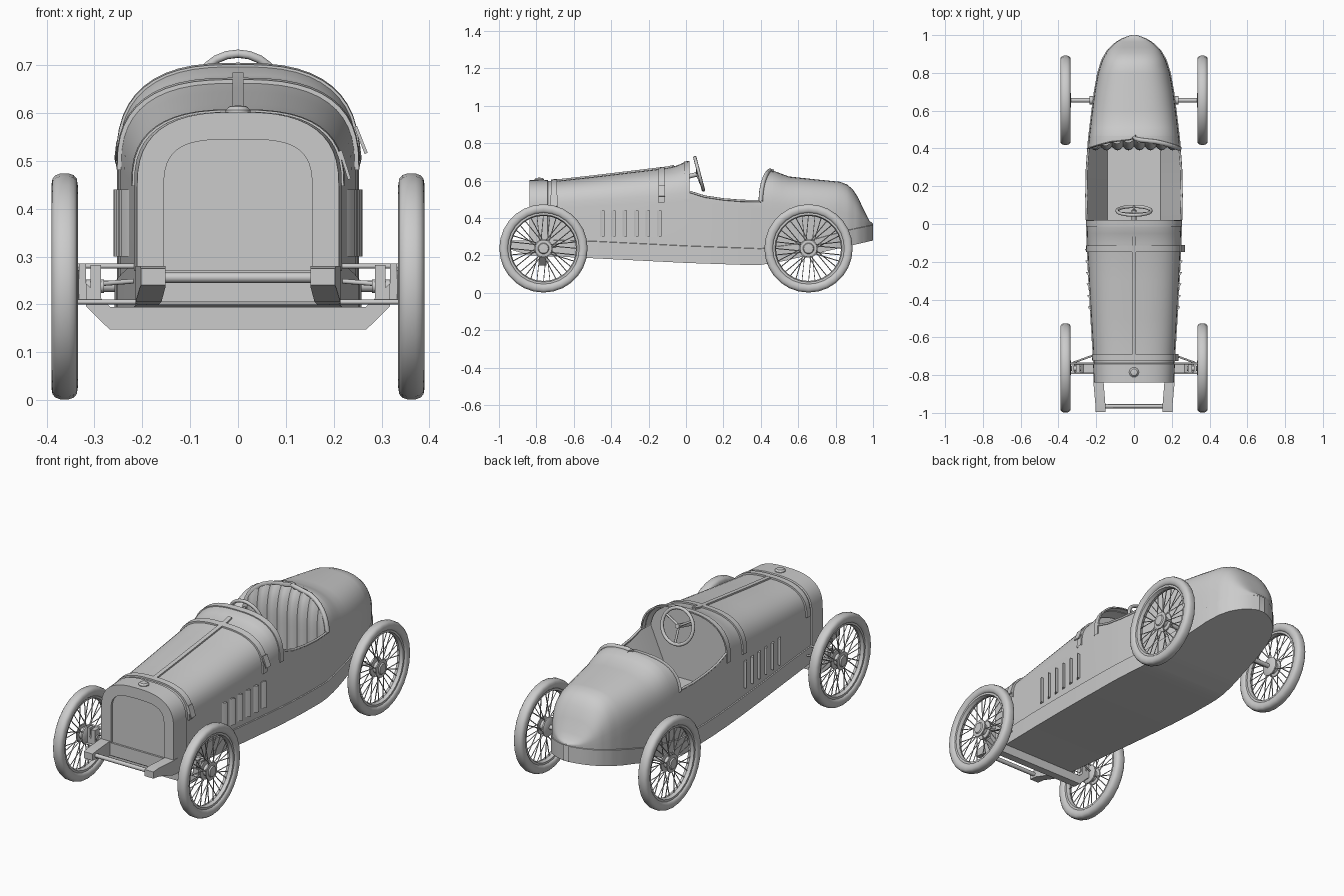
import bpy, bmesh, math
from mathutils import Vector

if "Cube" in bpy.data.objects:
    bpy.data.objects.remove(bpy.data.objects["Cube"])
pi = math.pi

grey = bpy.data.materials.new("plain grey")
grey.diffuse_color = (0.6, 0.6, 0.6, 1)
grey.use_nodes = True
grey.node_tree.nodes["Principled BSDF"].inputs["Base Color"].default_value = grey.diffuse_color


def finish(ob, angle=35):
    ob.data.materials.clear()
    ob.data.materials.append(grey)
    bpy.ops.object.select_all(action='DESELECT')
    ob.select_set(True)
    bpy.context.view_layer.objects.active = ob
    bpy.ops.object.shade_smooth_by_angle(angle=math.radians(angle))


def loft(name, parts, angle=35):
    """parts: list of (rings, ring_is_closed, cap_ends, join_last_to_first)"""
    bm = bmesh.new()
    for rings, closed, caps, loop in parts:
        vs = [[bm.verts.new(p) for p in r] for r in rings]
        n = len(vs[0])
        pairs = list(zip(vs, vs[1:])) + ([(vs[-1], vs[0])] if loop else [])
        for a, b in pairs:
            for i in range(n if closed else n - 1):
                j = (i + 1) % n
                bm.faces.new((a[i], a[j], b[j], b[i]))
        if caps:
            bm.faces.new(vs[0][::-1])
            bm.faces.new(vs[-1])
    bmesh.ops.remove_doubles(bm, verts=bm.verts, dist=1e-5)
    bmesh.ops.recalc_face_normals(bm, faces=bm.faces)
    me = bpy.data.meshes.new(name)
    bm.to_mesh(me)
    bm.free()
    ob = bpy.data.objects.new(name, me)
    bpy.context.collection.objects.link(ob)
    finish(ob, angle)
    return ob


def tube(name, paths, r, cyclic=False, res=2):
    cu = bpy.data.curves.new(name, 'CURVE')
    cu.dimensions = '3D'
    cu.bevel_depth, cu.bevel_resolution, cu.use_fill_caps = r, res, True
    for path in paths:
        sp = cu.splines.new('POLY')
        sp.points.add(len(path) - 1)
        for q, p in zip(sp.points, path):
            q.co = (*p, 1)
        sp.use_cyclic_u = cyclic
    ob = bpy.data.objects.new(name, cu)
    bpy.context.collection.objects.link(ob)
    bpy.ops.object.select_all(action='DESELECT')
    ob.select_set(True)
    bpy.context.view_layer.objects.active = ob
    bpy.ops.object.convert(target='MESH')
    finish(bpy.context.view_layer.objects.active, 60)


def box(x0, x1, y0, y1, z0, z1):
    return ([[(x0, y, z0), (x1, y, z0), (x1, y, z1), (x0, y, z1)] for y in (y0, y1)], True, True, False)


def lathe(profile, c, s, seg=28, loop=False):
    rings = [[(c[0] + s * x, c[1] + r * math.cos(2 * pi * k / seg), c[2] + r * math.sin(2 * pi * k / seg))
              for k in range(seg)] for x, r in profile]
    return (rings, True, False, loop)


def table(pts):
    def f(y):
        if y <= pts[0][0]:
            return pts[0][1]
        for (a, u), (b, v) in zip(pts, pts[1:]):
            if y <= b:
                return u + (v - u) * (y - a) / (b - a)
        return pts[-1][1]
    return f


# Body outline along its length: half width, top, shoulder, bottom, chassis seam
W = table([(-.84, .205), (-.5, .226), (-.2, .243), (0, .25), (.15, .253), (.3, .25), (.45, .239), (.6, .221),
           (.7, .208), (.8, .19), (.87, .168), (.92, .139), (.96, .098), (.985, .056), (1, .01)])
ZT = table([(-.84, .596), (-.7, .598), (-.5, .62), (-.3, .644), (-.1, .668), (-.05, .68), (0, .702), (.02, .7),
            (.4, .655), (.475, .65), (.55, .622), (.7, .606), (.82, .594), (.86, .58), (.89, .555), (.92, .51),
            (.95, .445), (.98, .386), (1, .37)])
ZS = table([(-.84, .44), (0, .49), (.4, .445), (.7, .41), (.85, .385), (1, .366)])
ZB = table([(-.84, .2), (-.5, .185), (0, .16), (.38, .147), (.5, .165), (.87, .25), (1, .28)])
ZL = table([(-.84, .285), (-.5, .275), (0, .25), (.4, .235), (.6, .262), (.87, .335), (1, .362)])
SIDE = table([(.02, .54), (.1, .515), (.2, .5), (.3, .492), (.4, .49)])
N = 2.7


def rim(y):
    if y <= .4:
        return SIDE(y)
    return .49 + .17 * math.sqrt(max(0, 1 - ((.465 - min(y, .465)) / .065) ** 2))


def arch(w, zs, zt, n=N, um=pi / 2, k=12):
    out = []
    for i in range(k + 1):
        u = um * i / k
        out.append((w * max(0, math.cos(u)) ** (2 / n), zs + (zt - zs) * math.sin(u) ** (2 / n)))
    if um > pi / 2 - 1e-6:
        out[-1] = (0, zt)
    return out


def section(y, cut=False):
    w, zt, zs = W(y), ZT(y), ZS(y)
    um = pi / 2
    if cut:
        um = math.asin(min(1, (rim(y) - zs) / (zt - zs)) ** (N / 2))
    R = [(w + .005, ZB(y)), (w + .005, ZL(y)), (w, ZL(y) + .002)] + arch(w, zs, zt, N, um)
    return [(x, y, z) for x, z in R[::-1]] + [(-x, y, z) for x, z in R]


def hoop(y, off, z0=None):
    R = arch(W(y) + off, ZS(y), ZT(y) + off)
    if z0 is not None:
        R = [(W(y) + off, z0)] + R
    return [(x, y, z) for x, z in R] + [(-x, y, z) for x, z in R[-2::-1]]


def band(y0, y1, off, z0=None):
    return ([hoop(y0, -.003, z0), hoop(y0, off, z0), hoop(y1, off, z0), hoop(y1, -.003, z0)], False, False, False)


# Hood, cockpit sides and tail
loft("hood", [([section(y) for y in (-.83, -.7, -.5, -.3, -.1, -.05, 0, .02)], False, False, False)])
back = [.465 - .065 * math.cos(pi / 2 * i / 10) for i in range(11)]
ys = [.02, .06, .1, .15, .2, .25, .3, .35] + back
tail_ys = [.465, .48, .51, .55, .6, .65, .7, .75, .8, .82, .84, .86, .875, .89, .905, .92, .935, .95, .965, .98, .99, 1]
loft("cockpit_sides", [([section(y, True) for y in ys], False, False, False)])
tail = [section(y) for y in tail_ys]
loft("tail", [(tail, False, False, False), ([tail[-1][:15], tail[-1][:14:-1]], False, False, False)], 40)

# Radiator shell with rounded front opening and flat grille
yf = -.838
outer = hoop(yf, .006, .27)
g = [(.155, .27)] + arch(.155, .43, .545, 3.4)
inner = [(x, yf, z) for x, z in g] + [(-x, yf, z) for x, z in g[-2::-1]]
deep = [(x, yf + .012, z) for x, y, z in inner]
shell_back = [(x, -.74, z) for x, y, z in hoop(-.74, .006, .27)]
loft("radiator_shell", [([hoop(-.735, -.003, .27), shell_back, outer, inner, deep], False, False, False)], 30)
bm_grille = [deep, [(x, y + .006, z) for x, y, z in deep]]
loft("radiator_grille", [(bm_grille, True, True, False)])
loft("front_crossmember", [box(-.2, .2, -.836, -.80, .205, .272)])

# Hood straps, centre hinge, cap and strap ends
loft("hood_straps", [band(-.722, -.69, .009), band(-.148, -.115, .008), band(-.012, .018, .005, .5)], 30)
loft("hood_hinge", [([[(-.011, y, ZT(y) - .01), (.011, y, ZT(y) - .01), (.011, y, ZT(y) + .008), (-.011, y, ZT(y) + .008)]
                      for y in (-.7, -.5, -.3, -.1, -.065)], True, True, False)], 30)
cap = [(0, .59, .026), (0, .606, .026), (0, .614, .018), (0, .616, .001)]
loft("radiator_cap", [([[(r * math.cos(k * pi / 8), -.785 + r * math.sin(k * pi / 8), z) for k in range(16)]
                        for _, z, r in cap], True, True, False)])
loft("strap_ends", [([[(xa, y, za), (xb, y, zb), (xb + .006, y, zb + .003), (xa + .006, y, za + .003)]
                      for y in (yc - .018, yc + .018)], True, True, False)
                    for yc, xa, za, xb, zb in ((-.13, .243, .57, .265, .514), (-.706, .211, .52, .23, .46))])

# Side louvres
louvres = []
for s in (1, -1):
    for i in range(6):
        y = -.445 + .061 * i
        w = W(y) - .001
        louvres.append(([[(s * w, y - .016, z), (s * w, y + .008, z), (s * (w + .016), y + .008, z), (s * (w + .014), y + .002, z)]
                         for z in (.3, .44)], True, True, False))
loft("louvres", louvres)

# Cockpit lining, bulkhead and padded seat
lining = []
for y in (-.06, .02, .1, .2, .3, .41):
    x, z = W(y) - .006, SIDE(y) - .006
    lining.append([(-x, y, z), (-.14, y, .3), (.14, y, .3), (x, y, z)])
loft("cockpit_lining", [(lining, False, False, False)])
r = hoop(-.06, -.004, .25)
loft("bulkhead", [([r, [(x, y + .008, z) for x, y, z in r]], True, True, False)])
cols = []
for i in range(65):
    x = -.234 + .468 * i / 64
    zt = ZS(.45) + (ZT(.45) - ZS(.45)) * (1 - min(1, abs(x) / W(.45)) ** N) ** (1 / N) - .004
    pleat = .018 * abs(math.sin(8 * pi * i / 64))
    col = []
    for j in range(13):
        z = .29 + (zt - .29) * j / 12
        y = .4 if z < .49 else .465 - .065 * math.sqrt(max(0, 1 - ((z - .49) / .17) ** 2))
        col.append((x, y + .008 - pleat, z))
    cols.append(col)
loft("seat_back", [(cols, False, False, False)], 50)
edge = [section(y, True)[0] for y in back]
tube("seat_rim", [edge + [(-x, y, z) for x, y, z in edge[-2::-1]]], .012)
side = [section(y, True)[0] for y in ys[:9]]
tube("cockpit_rim", [side, [(-x, y, z) for x, y, z in side]], .006)

# Steering wheel and column
c, e1, e2 = Vector((0, .07, .637)), Vector((1, 0, 0)), Vector((0, -.255, .967))
axis = Vector((0, -.967, -.255))
tube("steering_wheel", [[c + .09 * (e1 * math.cos(t * pi / 12) + e2 * math.sin(t * pi / 12)) for t in range(24)]], .009, True)
tube("steering_spokes", [[c + axis * .012, c + .088 * (e1 * math.cos(a) + e2 * math.sin(a))]
                         for a in (pi / 6, 5 * pi / 6, -pi / 2)], .006)
tube("steering_column", [[c - axis * .005, c + axis * .16]], .012)

# Frame horns and cross tube
loft("frame_horns", [([[(s * a, y, z0), (s * b, y, z0), (s * b, y, z1), (s * a, y, z1)]
                       for a, b, y, z0, z1 in ((.152, .203, -.995, .24, .275), (.152, .205, -.95, .235, .28),
                                               (.16, .214, -.85, .205, .28), (.165, .214, -.78, .2, .28))], True, True, False)
                     for s in (1, -1)])
tube("front_cross_tube", [[(-.17, -.965, .256), (.17, -.965, .256)]], .011)

# Front axle beam, king pins, links and rear axle
beam = [[(x, y, z + dz) for y, dz in ((-.785, -.024), (-.745, -.024), (-.745, .024), (-.785, .024))]
        for x, z in ((-.318, .22), (-.268, .171), (.268, .171), (.318, .22))]
loft("front_axle", [(beam, True, True, False)])
loft("king_pins", [b for s in (1, -1) for b in (box(s * .286, s * .308, -.785, -.745, .2, .282),
                                               box(s * .318, s * .332, -.78, -.75, .205, .285))])
links = []
for s in (1, -1):
    links += [[(s * .19, -.738, .28), (s * .335, -.738, .28)], [(s * .19, -.79, .205), (s * .335, -.79, .205)],
              [(s * .325, -.735, .24), (s * .2, -.69, .25)]]
tube("steering_links", links, .005)
tube("axle_stubs", [[(s * .28, -.765, .238), (s * .36, -.765, .238)] for s in (1, -1)], .014)
tube("rear_axle", [[(-.36, .655, .238), (.36, .655, .238)]], .012)
tube("rear_axle_collars", [[(s * .2, .655, .238), (s * .235, .655, .238)] for s in (1, -1)], .022)

# Wire wheels
tyre = []
for k in range(14):
    a = 2 * pi * k / 14
    f = lambda v: math.copysign(abs(v) ** .75, v)
    tyre.append((.0275 * f(math.cos(a)), .212 + .0245 * f(math.sin(a))))
ring = [(-.017, .192), (-.017, .18), (0, .174), (.017, .18), (.017, .192)]
hub = [(-.03, .001), (-.03, .034), (-.022, .05), (-.014, .05), (-.012, .03), (.01, .03), (.012, .046), (.018, .046),
       (.019, .03), (.025, .026), (.026, .001)]
for label, yc in (("front", -.762), ("rear", .655)):
    for side_name, s in (("right", 1), ("left", -1)):
        o = (s * .3625, yc, .2375)
        tag = label + "_" + side_name
        loft(tag + "_tyre", [lathe(tyre, o, s, 28, True)], 40)
        loft(tag + "_rim", [lathe(ring, o, s)])
        loft(tag + "_hub", [lathe(hub, o, s, 16)])
        spokes = []
        for k in range(32):
            a = 2 * pi * k / 32
            b = a + (.3 if k % 4 < 2 else -.3)
            dx = s * (.014 if k % 2 else -.018)
            spokes.append([(o[0] + dx, yc + .044 * math.cos(b), o[2] + .044 * math.sin(b)),
                           (o[0], yc + .18 * math.cos(a), o[2] + .18 * math.sin(a))])
        tube(tag + "_spokes", spokes, .0026, False, 0)
